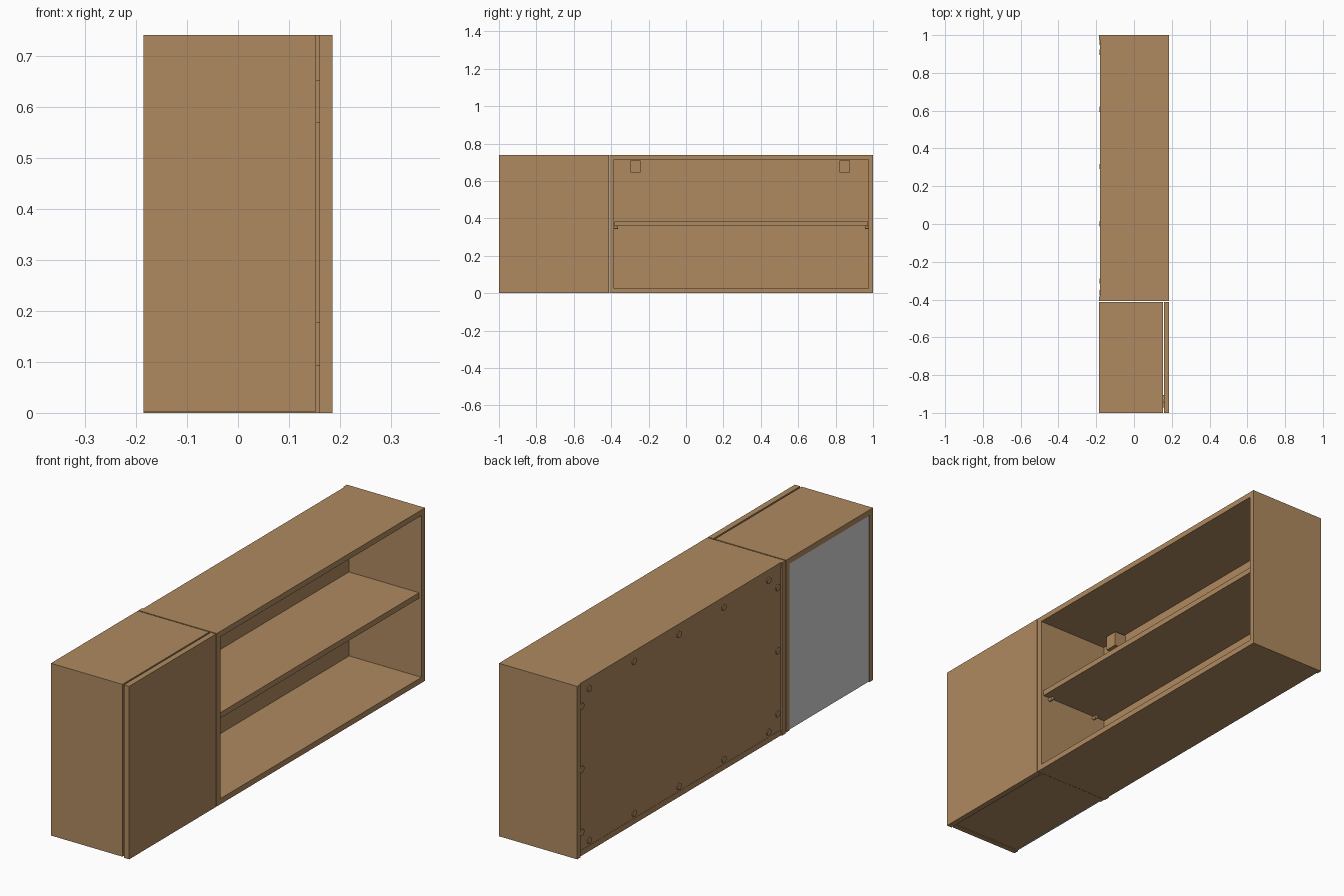
import bpy
import math

cube = bpy.data.objects.get("Cube")
if cube:
    bpy.data.objects.remove(cube, do_unlink=True)


def make_material(name, colour):
    mat = bpy.data.materials.new(name)
    mat.use_nodes = True
    mat.diffuse_color = colour
    mat.node_tree.nodes["Principled BSDF"].inputs["Base Color"].default_value = colour
    return mat


WOOD = make_material("tan wood", (0.43, 0.255, 0.115, 1))
GREY = make_material("light grey board", (0.66, 0.66, 0.66, 1))


def box(name, x, y, z, mat=WOOD):
    """Board spanning the given (min, max) ranges."""
    spans = (x, y, z)
    bpy.ops.mesh.primitive_cube_add(size=1, location=[sum(s) / 2 for s in spans])
    obj = bpy.context.object
    obj.name = name
    obj.scale = [s[1] - s[0] for s in spans]
    bpy.ops.object.transform_apply(location=False, rotation=False, scale=True)
    obj.data.materials.append(mat)
    return obj


def rod(name, centre, radius, length, axis):
    """Short round part along the x or y axis."""
    turn = (0, math.pi / 2, 0) if axis == "x" else (math.pi / 2, 0, 0)
    bpy.ops.mesh.primitive_cylinder_add(vertices=16, radius=radius, depth=length,
                                        location=centre, rotation=turn)
    obj = bpy.context.object
    obj.name = name
    obj.data.materials.append(WOOD)
    bpy.ops.object.shade_smooth_by_angle()


T = 0.024          # board thickness
H = 0.74           # overall height
BACK, FRONT = -0.185, 0.185
SPLIT = -0.408     # line between the two units
DEPTH = (BACK + 0.005, FRONT)

# Open shelf unit
inner = (SPLIT + T, 1 - T)
box("shelf_unit_inner_side", (BACK, FRONT), (SPLIT, SPLIT + T), (0, H))
box("shelf_unit_end_side", (BACK, FRONT), (1 - T, 1), (0, H))
box("shelf_unit_top", DEPTH, inner, (H - T, H))
box("shelf_unit_bottom", DEPTH, inner, (0, T))
box("shelf_unit_back", (-0.179, -0.157), inner, (T, H - T))
box("middle_shelf", (-0.157, 0.175), (inner[0] + 0.002, inner[1] - 0.002), (0.36, 0.384))

# Hanging brackets under the top
for y in (-0.27, 0.85):
    box("hanging_bracket", (-0.157, -0.1), (y - 0.028, y + 0.028), (0.645, 0.71))

# Pegs that carry the shelf
for y in (inner[0] + 0.01, inner[1] - 0.01):
    for x in (-0.1, 0.14):
        rod("shelf_peg", (x, y, 0.352), 0.008, 0.02, "y")

# Screw heads round the back panel
for i in range(5):
    for z in (0.045, H - 0.045):
        rod("back_screw", (-0.18, -0.302 + i * 0.303, z), 0.014, 0.006, "x")
for y in (inner[0] + 0.02, inner[1] - 0.014):
    for z in (0.1, 0.37, 0.64):
        rod("back_screw", (-0.18, y, z), 0.014, 0.006, "x")

# Closed cupboard unit
edge = SPLIT - 0.005
FACE = 0.153
cupboard = (-1 + T, edge - T)
box("cupboard_front_side", (BACK, FACE), (-1, -1 + T), (0.003, H))
box("cupboard_inner_side", (BACK, FACE), (edge - T, edge), (0.003, H))
box("cupboard_top", (BACK, FACE), cupboard, (H - T, H))
box("cupboard_bottom", (-0.176, FACE), cupboard, (0.006, 0.006 + T))
box("cupboard_back", (-0.182, -0.176), cupboard, (0.005, H - T), GREY)
box("cupboard_door", (0.16, FRONT), (-1, edge), (0, H))

# Hinges between the cupboard and its door
for z in (0.135, 0.61):
    box("hinge_plate", (0.146, 0.163), (-0.972, -0.945), (z - 0.042, z + 0.042))
    rod("hinge_cup", (0.156, -0.935, z), 0.03, 0.012, "x")
